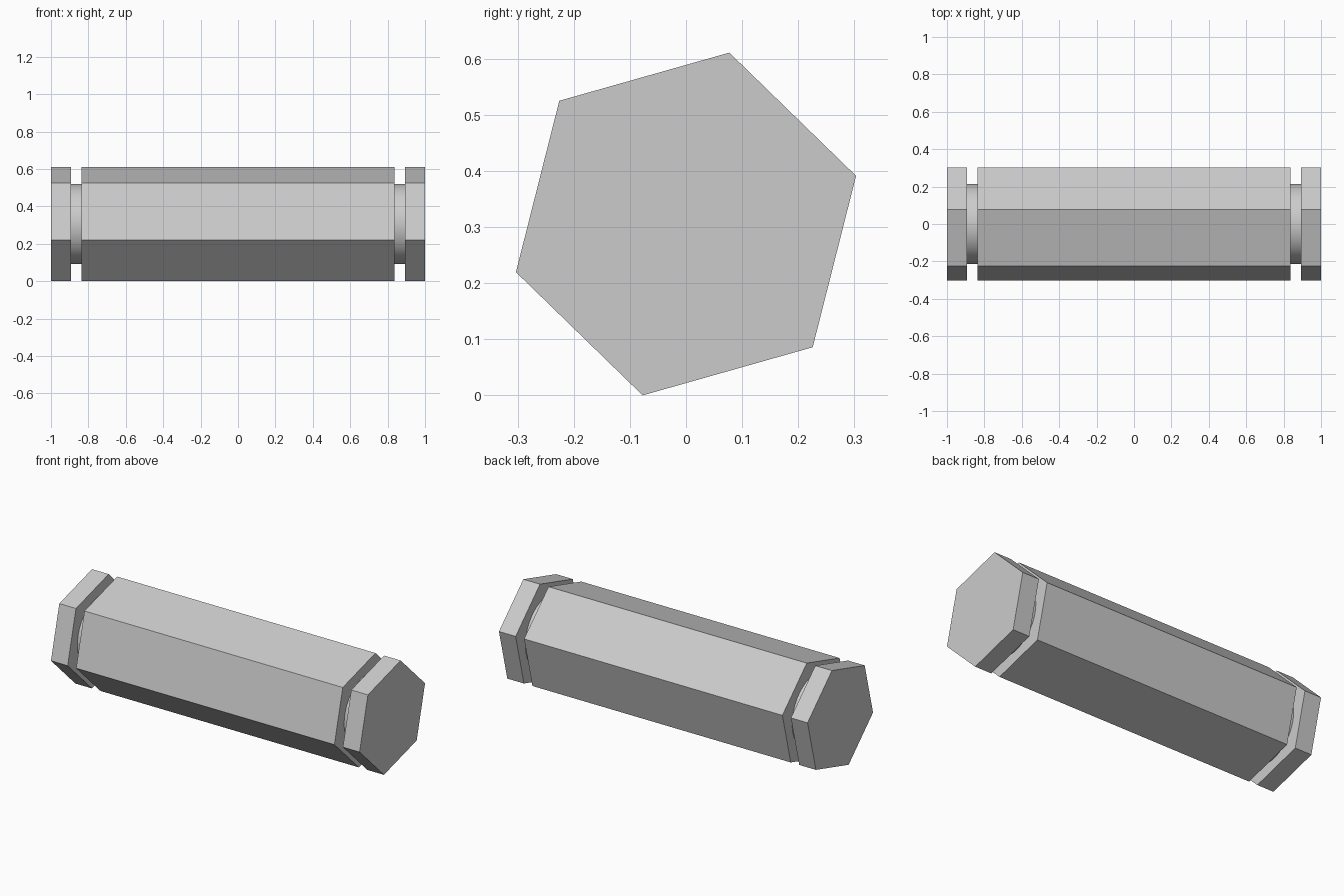
import bpy, bmesh
from math import cos, sin, pi, radians

if "Cube" in bpy.data.objects:
    bpy.data.objects.remove(bpy.data.objects["Cube"])

HEX_R, HEX_ANGLE, CENTRE_Z = 0.315, radians(15.8), 0.3055
NECK_R, GROOVE_IN, GROOVE_OUT = 0.213, 0.837, 0.892


def new_object(name, bm):
    bmesh.ops.recalc_face_normals(bm, faces=bm.faces)
    mesh = bpy.data.meshes.new(name)
    bm.to_mesh(mesh)
    bm.free()
    obj = bpy.data.objects.new(name, mesh)
    bpy.context.collection.objects.link(obj)
    return obj


def ring(bm, x, radius, sides, start=0.0):
    return [bm.verts.new((x, radius * cos(start + 2 * pi * i / sides),
                          CENTRE_Z + radius * sin(start + 2 * pi * i / sides)))
            for i in range(sides)]


def bridge(bm, a, b):
    for i in range(len(a)):
        j = (i + 1) % len(a)
        bm.faces.new((a[i], a[j], b[j], b[i]))


# Hexagonal bar along x
bm = bmesh.new()
left, right = (ring(bm, x, HEX_R, 6, HEX_ANGLE) for x in (-1, 1))
bridge(bm, left, right)
bm.faces.new(left)
bm.faces.new(right)
bar = new_object("hex_bar", bm)

# Ring-shaped cutters leave a round neck near each end
cutters = []
for side in (-1, 1):
    bm = bmesh.new()
    loops = [ring(bm, side * x, r, 64) for x, r in
             ((GROOVE_IN, NECK_R), (GROOVE_IN, 0.4),
              (GROOVE_OUT, 0.4), (GROOVE_OUT, NECK_R))]
    for k in range(4):
        bridge(bm, loops[k], loops[(k + 1) % 4])
    cutter = new_object("groove_cutter", bm)
    cutter.hide_render = True
    cutters.append(cutter)
    mod = bar.modifiers.new("groove", 'BOOLEAN')
    mod.operation = 'DIFFERENCE'
    mod.solver = 'EXACT'
    mod.object = cutter

# Apply the grooves and smooth only the round necks
bpy.context.view_layer.objects.active = bar
bar.select_set(True)
for mod in list(bar.modifiers):
    bpy.ops.object.modifier_apply(modifier=mod.name)
for cutter in cutters:
    bpy.data.objects.remove(cutter)
bpy.ops.object.shade_smooth_by_angle(angle=radians(30))
